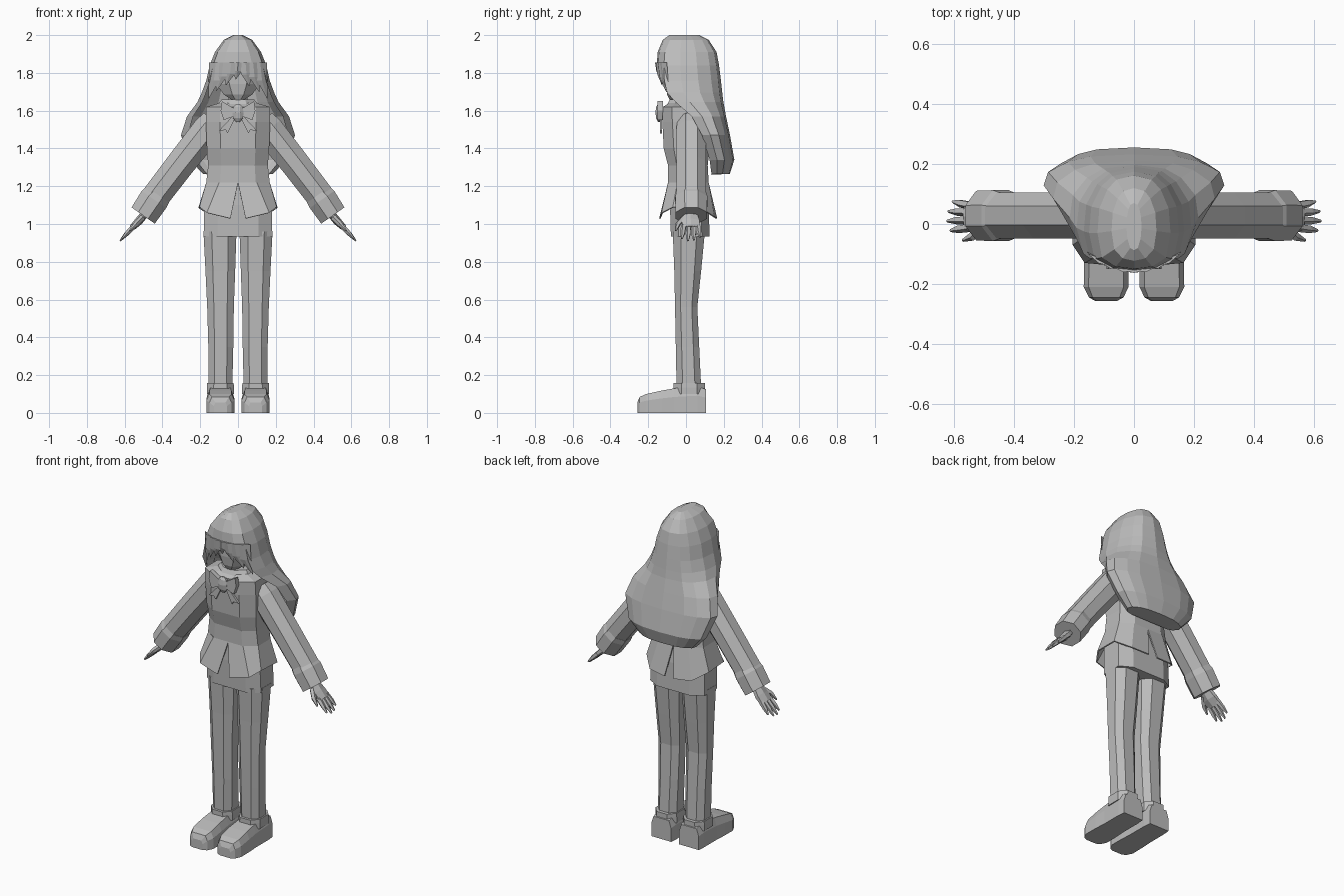
import bpy, bmesh, math
from mathutils import Vector

grey = bpy.data.materials.new("plain grey")
grey.diffuse_color = (0.5, 0.5, 0.5, 1)


def make(name, rows, closed=True, caps=(True, True), mirror=False, thick=0):
    """Skin a stack of equal-length point rows into one object."""
    bm = bmesh.new()
    vs = [[bm.verts.new(p) for p in r] for r in rows]
    n = len(rows[0])
    for a, b in zip(vs, vs[1:]):
        for i in range(n if closed else n - 1):
            j = (i + 1) % n
            bm.faces.new((a[i], a[j], b[j], b[i]))
    if caps[0]:
        bm.faces.new(vs[0])
    if caps[1]:
        bm.faces.new(vs[-1])
    bmesh.ops.remove_doubles(bm, verts=bm.verts, dist=0.0005)
    bmesh.ops.recalc_face_normals(bm, faces=bm.faces)
    me = bpy.data.meshes.new(name)
    bm.to_mesh(me)
    bm.free()
    me.materials.append(grey)
    ob = bpy.data.objects.new(name, me)
    bpy.context.collection.objects.link(ob)
    if mirror:
        ob.modifiers.new("mirror", 'MIRROR').use_clip = False
    if thick:
        ob.modifiers.new("thickness", 'SOLIDIFY').thickness = thick
    return ob


def ring(z, x0, x1, y0, y1, c=0.3):
    """Horizontal rectangle with cut corners."""
    a, b = (x1 - x0) * c, (y1 - y0) * c
    return [(x0 + a, y0, z), (x1 - a, y0, z), (x1, y0 + b, z), (x1, y1 - b, z),
            (x1 - a, y1, z), (x0 + a, y1, z), (x0, y1 - b, z), (x0, y0 + b, z)]


def tube(name, stations, n=8, mirror=True):
    """Tube through (x, y, z, half width along y, half thickness)."""
    pts = [Vector(s[:3]) for s in stations]
    d = (pts[-1] - pts[0]).normalized()
    v = d.cross(Vector((0, 1, 0))).normalized()
    u = v.cross(d)
    k = 1 / math.cos(math.pi / n)
    rows = []
    for p, s in zip(pts, stations):
        ang = [2 * math.pi * (i + 0.5) / n for i in range(n)]
        rows.append([p + u * (math.cos(t) * s[3] * k) + v * (math.sin(t) * s[4] * k) for t in ang])
    return make(name, rows, mirror=mirror)


# Trouser legs and hips
make("trouser_leg", [ring(z, *r, 0.25) for z, r in (
    (0.14, (0.03, 0.155, -0.05, 0.08)), (0.35, (0.025, 0.157, -0.054, 0.07)),
    (0.56, (0.022, 0.163, -0.058, 0.06)), (0.75, (0.015, 0.172, -0.062, 0.08)),
    (0.96, (0.008, 0.183, -0.07, 0.10)))], mirror=True)
make("hips", [ring(z, -w, w, a, b, 0.2) for z, w, a, b in (
    (0.935, 0.182, -0.08, 0.125), (1.1, 0.178, -0.085, 0.12), (1.24, 0.15, -0.08, 0.1))])


# Shoes, sectioned from heel to toe
def shoe_row(y, zt, w):
    c, k = 0.093, w * 0.78
    return [(c - w, y, 0), (c + w, y, 0), (c + w, y, zt * 0.65), (c + k, y, zt),
            (c - k, y, zt), (c - w, y, zt * 0.65)]


make("shoe", [shoe_row(*s) for s in (
    (0.105, 0.125, 0.066), (0.06, 0.14, 0.07), (-0.06, 0.13, 0.07), (-0.13, 0.118, 0.074),
    (-0.21, 0.1, 0.075), (-0.245, 0.085, 0.058), (-0.258, 0.055, 0.035))], mirror=True)
make("shoe_collar", [ring(z, 0.093 - w, 0.093 + w, -0.065, 0.1, 0.25) for z, w in (
    (0.1, 0.072), (0.135, 0.072), (0.157, 0.07))], mirror=True)

# Jacket body
make("jacket", [ring(z, -w, w, a, b, 0.22) for z, w, a, b in (
    (1.22, 0.168, -0.095, 0.12), (1.31, 0.158, -0.095, 0.115), (1.40, 0.165, -0.118, 0.125),
    (1.54, 0.17, -0.125, 0.115), (1.62, 0.168, -0.122, 0.09), (1.64, 0.1, -0.09, 0.07))])

# Flared jacket hem, split at front and back
top = [(0, -0.095), (0.1, -0.095), (0.168, -0.045), (0.168, 0.072), (0.1, 0.12), (0, 0.12)]
hem = [(0.04, -0.142, 1.03), (0.165, -0.13, 1.06), (0.205, -0.07, 1.09),
       (0.21, 0.08, 1.085), (0.14, 0.15, 1.04), (0.03, 0.165, 1.03)]
make("jacket_hem", [[(x, y, 1.22) for x, y in top], hem],
     closed=False, caps=(False, False), mirror=True, thick=0.008)

# Neck and standing collar
make("neck", [ring(z, -0.05, 0.05, -0.045, 0.055) for z in (1.6, 1.74)])
make("collar", [ring(z, -w, w, a, b, 0.28) for z, w, a, b in (
    (1.615, 0.12, -0.11, 0.085), (1.66, 0.085, -0.085, 0.07))])

# Sleeves with wider cuffs
yc = 0.028
tube("sleeve", [(0.125, yc, 1.545, 0.07, 0.07), (0.16, yc, 1.50, 0.077, 0.08),
                (0.31, yc, 1.31, 0.077, 0.076), (0.44, yc, 1.14, 0.077, 0.074)])
tube("cuff", [(0.425, yc, 1.155, 0.077, 0.073), (0.445, yc, 1.13, 0.085, 0.079),
              (0.502, yc, 1.045, 0.083, 0.075)])

# Hands
tube("palm", [(0.485, 0.025, 1.065, 0.028, 0.018), (0.525, 0.025, 1.015, 0.046, 0.019),
              (0.56, 0.026, 0.98, 0.048, 0.014)], 6)
for i, (y, yt, reach) in enumerate(((-0.012, -0.022, 0.9), (0.014, 0.01, 1.05),
                                   (0.04, 0.042, 1.0), (0.063, 0.075, 0.8))):
    tube(f"finger_{i + 1}", [(0.55, y, 0.99, 0.012, 0.012),
                             (0.55 + 0.04 * reach, (y + yt) / 2, 0.99 - 0.042 * reach, 0.011, 0.01),
                             (0.55 + 0.07 * reach, yt, 0.99 - 0.075 * reach, 0.004, 0.004)], 5)
tube("thumb", [(0.505, -0.008, 1.035, 0.013, 0.013), (0.54, -0.042, 1.0, 0.012, 0.012),
               (0.572, -0.055, 0.965, 0.004, 0.004)], 5)

# Head under the hair
make("head", [ring(z, -w, w, a, b) for z, w, a, b in (
    (1.655, 0.03, -0.085, -0.02), (1.685, 0.075, -0.1, 0.04), (1.74, 0.115, -0.108, 0.09),
    (1.83, 0.125, -0.108, 0.12), (1.93, 0.09, -0.08, 0.1))])


# Hair: closed crown, then a curtain open at the front
def curtain(z, w, yf, yb):
    h = yb - yf
    half = [(w * 0.88, yf, z), (w, yf + 0.3 * h, z), (w * 0.95, yf + 0.6 * h, z),
            (w * 0.73, yf + 0.83 * h, z), (w * 0.48, yf + 0.95 * h, z), (0, yb, z)]
    return half + [(-x, y, q) for x, y, q in half[-2::-1]]


def crown(z, w, yf, yb):
    return curtain(z, w, yf, yb) + [(-w * 0.5, yf - 0.03, z), (0, yf - 0.038, z), (w * 0.5, yf - 0.03, z)]


make("hair_crown", [crown(*s) for s in (
    (2.0, 0.025, -0.05, 0.07), (1.975, 0.075, -0.085, 0.12), (1.91, 0.122, -0.112, 0.162),
    (1.84, 0.15, -0.117, 0.175))], caps=(True, False))
make("hair_curtain", [curtain(*s) for s in (
    (1.84, 0.15, -0.117, 0.175), (1.76, 0.168, -0.115, 0.185), (1.695, 0.192, -0.1, 0.192),
    (1.645, 0.215, -0.055, 0.198), (1.57, 0.27, 0.03, 0.212), (1.47, 0.302, 0.085, 0.233),
    (1.34, 0.255, 0.125, 0.256), (1.265, 0.185, 0.135, 0.232), (1.262, 0.15, 0.13, 0.15))],
    closed=False, caps=(False, True))


# Fringe and side locks: tapered folded blades
def lock(name, xr, hw, xt, zt):
    def face(x, out=0.0):
        return -0.156 - out + 0.04 * min(1.4, (x / 0.13) ** 2)
    rows = []
    for t, k in ((0, 1), (0.5, 0.8), (1, 0.04)):
        x, z = xr + (xt - xr) * t * t, 1.855 + (zt - 1.855) * t
        y = 0.022 * t * t
        rows.append([(x - hw * k, face(x - hw * k) + y, z), (x, face(x, 0.008 * k) + y, z),
                     (x + hw * k, face(x + hw * k) + y, z), (x, face(x, -0.012 * k) + y, z)])
    make(name, rows)


for i, s in enumerate(((-0.118, 0.035, -0.155, 1.665), (-0.078, 0.036, -0.115, 1.705),
                       (-0.035, 0.034, -0.065, 1.735), (0.0, 0.03, -0.012, 1.765),
                       (0.04, 0.034, 0.06, 1.73), (0.08, 0.036, 0.112, 1.7),
                       (0.118, 0.035, 0.155, 1.665))):
    lock(f"fringe_lock_{i + 1}", *s)


# Bow: wings, tails and knot
def slab(name, pts, y0, y1):
    make(name, [[(x, y, z) for x, z in pts] for y in (y0, y1)], mirror=True)


slab("bow_wing", [(0.01, 1.575), (0.075, 1.55), (0.092, 1.6), (0.085, 1.65), (0.01, 1.605)], -0.15, -0.122)
slab("bow_tail", [(0.0, 1.59), (0.025, 1.575), (0.1, 1.495), (0.065, 1.497), (0.055, 1.48)], -0.138, -0.126)
make("bow_knot", [ring(z, -w, w, -0.143 - d, -0.143 + d) for z, w, d in (
    (1.54, 0.01, 0.005), (1.56, 0.026, 0.015), (1.59, 0.03, 0.019),
    (1.62, 0.024, 0.015), (1.635, 0.01, 0.005))])
